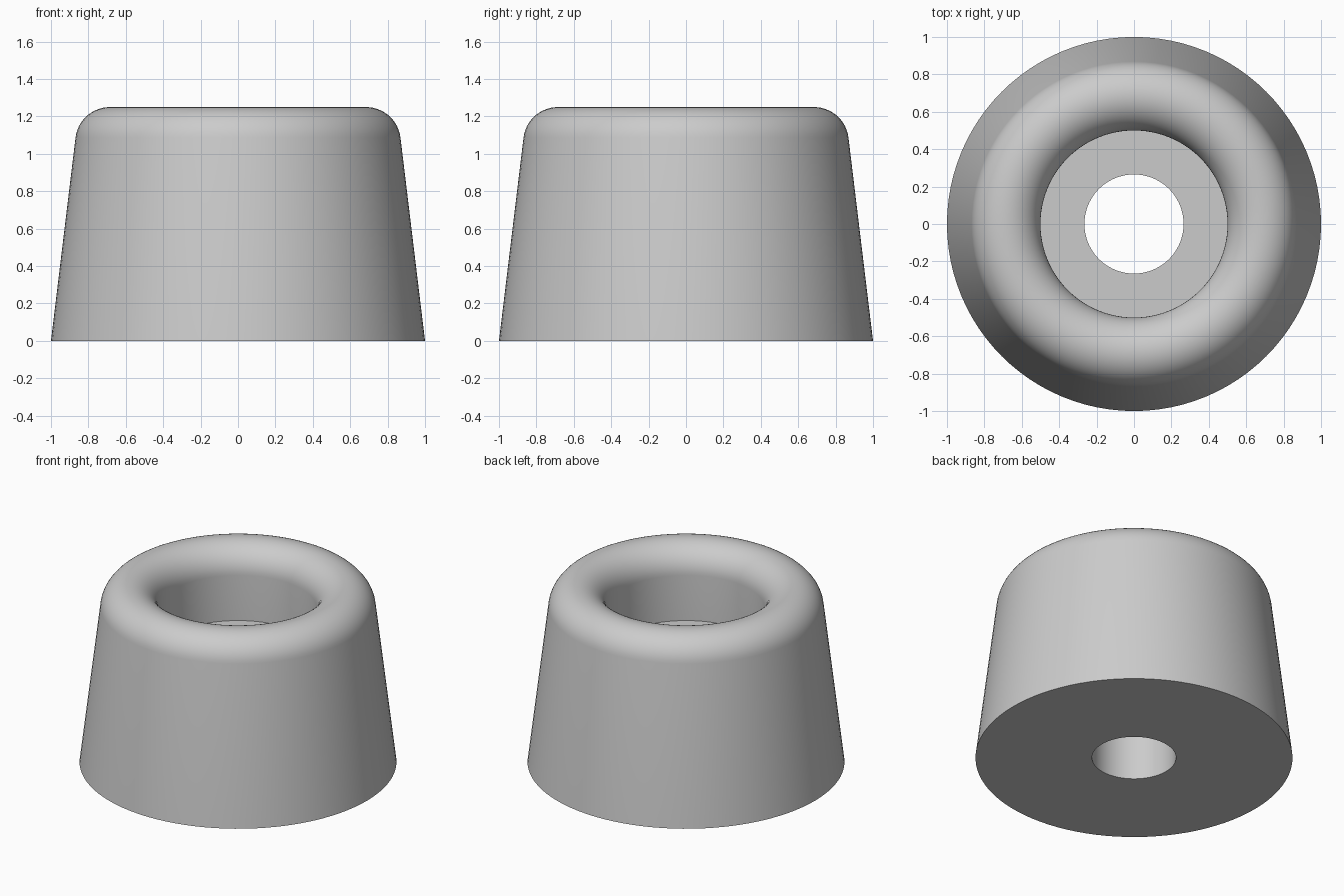
import bpy
import bmesh
from math import cos, sin, pi, radians
from mathutils import Vector

cube = bpy.data.objects.get("Cube")
if cube:
    bpy.data.objects.remove(cube, do_unlink=True)

SEGMENTS = 96
BASE_R, BORE_R, RECESS_R = 1.0, 0.265, 0.5
SEAT_Z = 0.75
LIP_R, LIP_Z, LIP_RADIUS = 0.685, 1.065, 0.185
DRAFT = radians(6.8)

# Rubber grey
grey = bpy.data.materials.new("rubber_grey")
colour = (0.6, 0.6, 0.6, 1)
grey.diffuse_color = colour
grey.use_nodes = True
grey.node_tree.nodes["Principled BSDF"].inputs["Base Color"].default_value = colour

# Half section: bore, base, tapered wall, rounded lip, recess, seat
profile = [(BORE_R, 0), (BASE_R, 0)]
steps = 24
for i in range(steps + 1):
    a = DRAFT + (pi - DRAFT) * i / steps
    profile.append((LIP_R + LIP_RADIUS * cos(a), LIP_Z + LIP_RADIUS * sin(a)))
profile += [(RECESS_R, SEAT_Z), (BORE_R, SEAT_Z)]

# Revolve the section into the bumper foot
bm = bmesh.new()
verts = [bm.verts.new((r, 0, z)) for r, z in profile]
edges = [bm.edges.new((v, verts[(i + 1) % len(verts)])) for i, v in enumerate(verts)]
bmesh.ops.spin(bm, geom=verts + edges, cent=Vector(), axis=Vector((0, 0, 1)),
               angle=2 * pi, steps=SEGMENTS, use_merge=False)
bmesh.ops.remove_doubles(bm, verts=bm.verts, dist=0.0005)
bmesh.ops.recalc_face_normals(bm, faces=bm.faces)

mesh = bpy.data.meshes.new("bumper_foot")
bm.to_mesh(mesh)
bm.free()
mesh.materials.append(grey)
foot = bpy.data.objects.new("bumper_foot", mesh)
bpy.context.collection.objects.link(foot)

# Smooth round surfaces, crisp rims
bpy.ops.object.select_all(action="DESELECT")
foot.select_set(True)
bpy.context.view_layer.objects.active = foot
bpy.ops.object.shade_smooth_by_angle(angle=radians(30))
